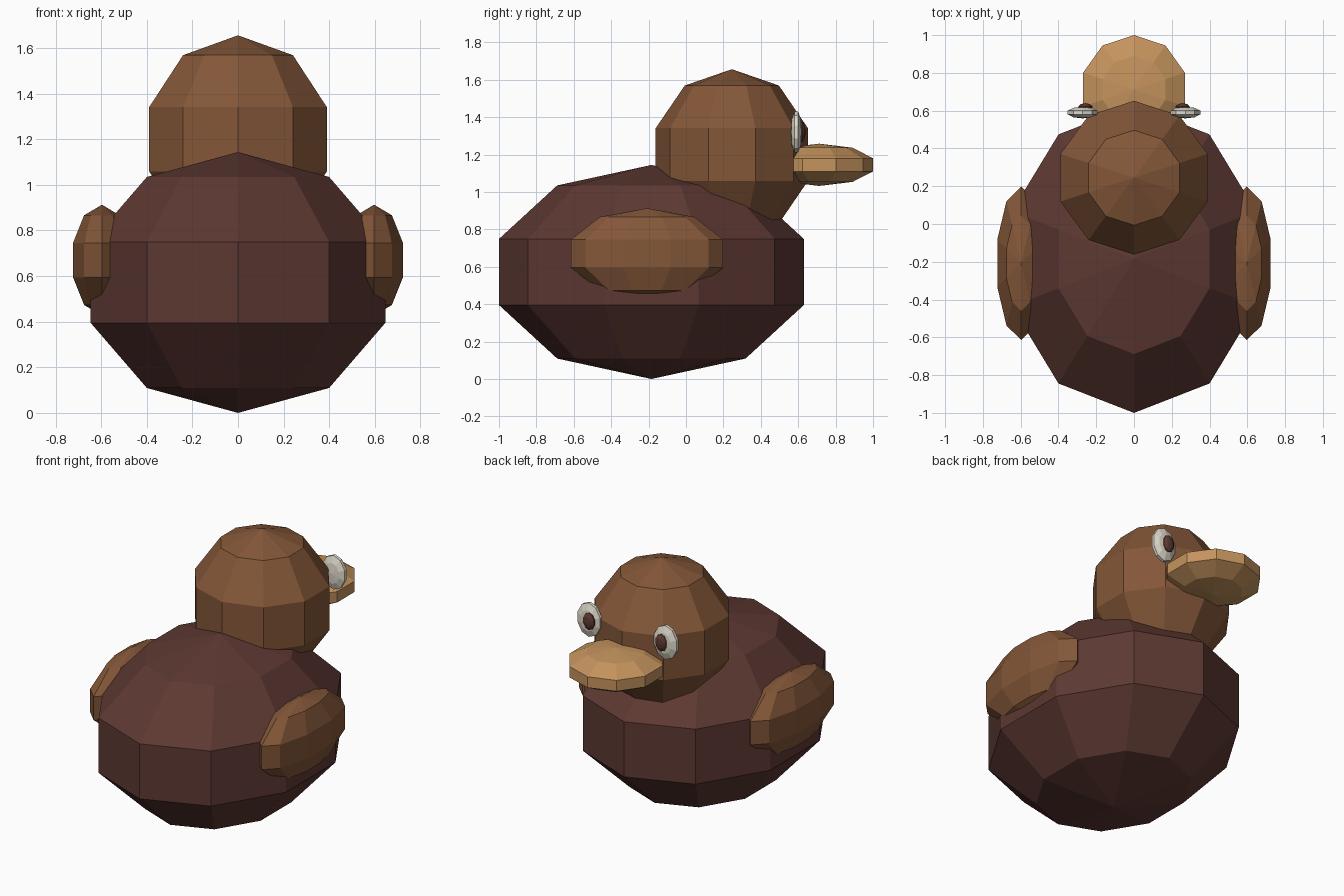
import bpy, bmesh, math
from mathutils import Matrix, Vector

default = bpy.data.objects.get("Cube")
if default:
    bpy.data.objects.remove(default)


def material(name, rgb):
    m = bpy.data.materials.new(name)
    m.use_nodes = True
    m.diffuse_color = (*rgb, 1)
    m.node_tree.nodes["Principled BSDF"].inputs["Base Color"].default_value = (*rgb, 1)
    return m


dark_brown = material("dark brown", (0.110, 0.040, 0.032))
mid_brown = material("mid brown", (0.230, 0.095, 0.040))
tan = material("tan", (0.552, 0.292, 0.109))
off_white = material("off white", (0.75, 0.71, 0.61))


def faceted_ball(name, centre, radii, mat, facing_forward=False):
    """Low-poly ellipsoid; its poles point up, or along y when facing forward."""
    bm = bmesh.new()
    bmesh.ops.create_uvsphere(bm, u_segments=10, v_segments=5, radius=1)
    if facing_forward:
        bm.transform(Matrix.Rotation(math.pi / 2, 4, 'X'))
    bm.transform(Matrix.Diagonal(Vector((*radii, 1))))
    mesh = bpy.data.meshes.new(name)
    bm.to_mesh(mesh)
    bm.free()
    mesh.materials.append(mat)
    obj = bpy.data.objects.new(name, mesh)
    obj.location = centre
    bpy.context.collection.objects.link(obj)
    return obj


# Body, head and beak
faceted_ball("body", (0, -0.185, 0.572), (0.715, 0.857, 0.572), dark_brown)
faceted_ball("head", (0, 0.245, 1.2), (0.431, 0.428, 0.456), mid_brown)
faceted_ball("beak", (0, 0.712, 1.145), (0.298, 0.303, 0.113), tan)

# Wings and eyes on both sides
for side, s in (("left", 1), ("right", -1)):
    faceted_ball(side + "_wing", (s * 0.597, -0.208, 0.67), (0.14, 0.428, 0.243), mid_brown)
    faceted_ball(side + "_eye", (s * 0.272, 0.59, 1.32), (0.088, 0.031, 0.115), off_white, True)
    faceted_ball(side + "_pupil", (s * 0.257, 0.615, 1.322), (0.042, 0.025, 0.058), dark_brown, True)
